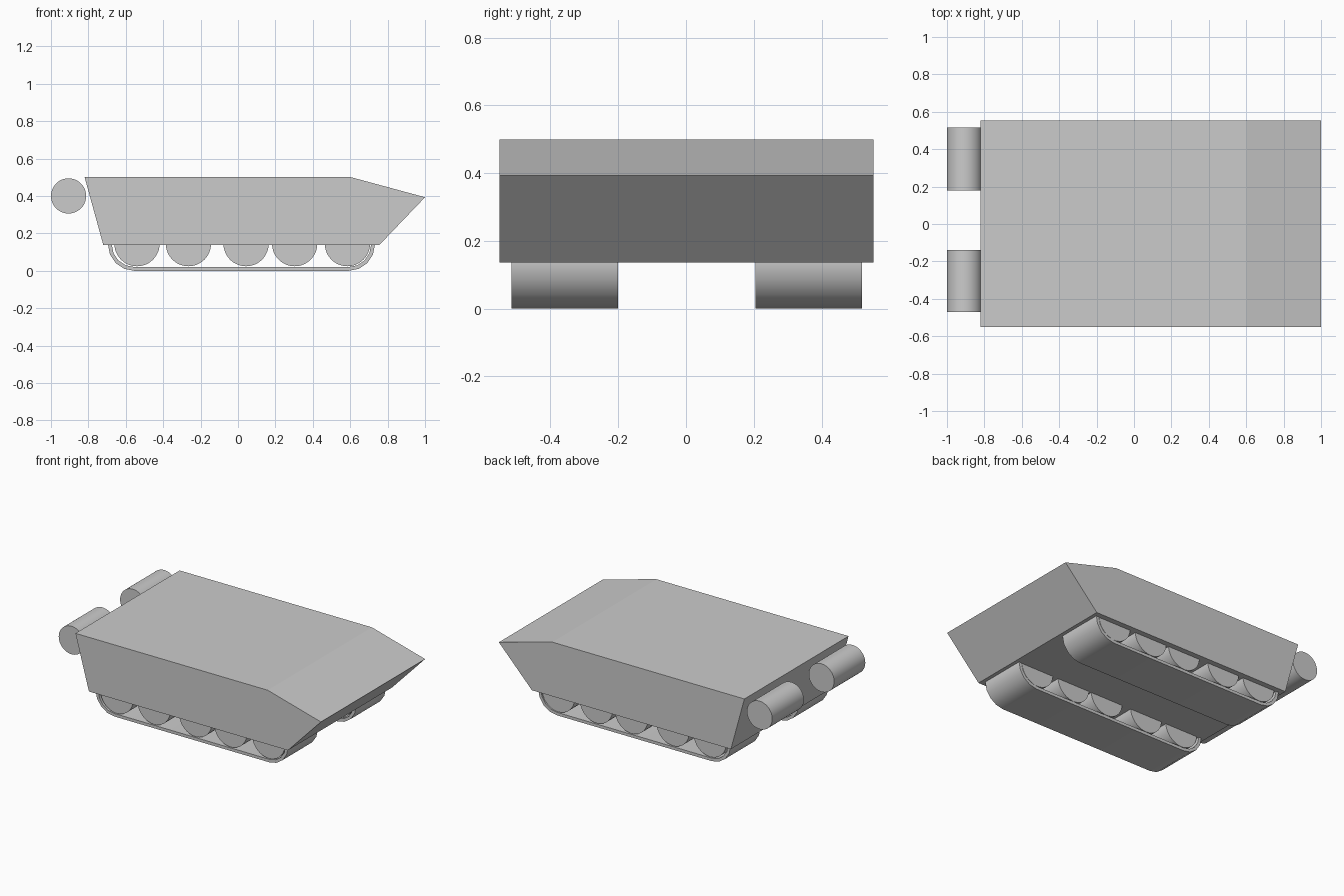
import bpy, math

if "Cube" in bpy.data.objects:
    bpy.data.objects.remove(bpy.data.objects["Cube"])


def extrude_y(name, profile, y0, y1, hole=None):
    """Extrude an xz profile along y; an optional inner profile makes it a band."""
    n = len(profile)
    loops = [profile] + ([hole] if hole else [])
    verts = [(x, y, z) for lp in loops for y in (y0, y1) for x, z in lp]
    faces = []
    for k in range(len(loops)):
        for i in range(n):
            j = (i + 1) % n
            a = k * 2 * n
            quad = (a + i, a + n + i, a + n + j, a + j)
            faces.append(quad if k == 0 else quad[::-1])
    if hole:
        for i in range(n):
            j = (i + 1) % n
            faces.append((i, j, 2 * n + j, 2 * n + i))
            faces.append((n + j, n + i, 3 * n + i, 3 * n + j))
    else:
        faces += [tuple(range(n)), tuple(range(2 * n - 1, n - 1, -1))]
    mesh = bpy.data.meshes.new(name)
    mesh.from_pydata(verts, [], faces)
    ob = bpy.data.objects.new(name, mesh)
    bpy.context.collection.objects.link(ob)
    # consistent outward normals
    bpy.context.view_layer.objects.active = ob
    ob.select_set(True)
    bpy.ops.object.mode_set(mode='EDIT')
    bpy.ops.mesh.select_all(action='SELECT')
    bpy.ops.mesh.normals_make_consistent(inside=False)
    bpy.ops.object.mode_set(mode='OBJECT')
    ob.select_set(False)
    return ob


def smooth(ob):
    bpy.ops.object.select_all(action='DESELECT')
    ob.select_set(True)
    bpy.context.view_layer.objects.active = ob
    bpy.ops.object.shade_smooth_by_angle(angle=math.radians(40))
    ob.select_set(False)


def cylinder_y(name, x, z, r, y0, y1):
    bpy.ops.mesh.primitive_cylinder_add(
        vertices=48, radius=r, depth=y1 - y0,
        location=(x, (y0 + y1) / 2, z), rotation=(math.pi / 2, 0, 0))
    ob = bpy.context.object
    ob.name = name
    smooth(ob)


def stadium(x0, x1, zc, r, seg=8):
    """Track outline: two half circles joined by straight runs."""
    pts = []
    for cx, start in ((x1, -90), (x0, 90)):
        for i in range(seg + 1):
            a = math.radians(start + 180 * i / seg)
            pts.append((cx + r * math.cos(a), zc + r * math.sin(a)))
    return pts


# Wedge-shaped hull
extrude_y("hull", [(-0.82, 0.50), (0.605, 0.50), (1.0, 0.393),
                   (0.755, 0.137), (-0.72, 0.137)], -0.55, 0.553)

# Track belts with their road wheels
for side, y0, y1 in (("right", -0.515, -0.20), ("left", 0.205, 0.52)):
    belt = extrude_y("track_" + side, stadium(-0.555, 0.592, 0.14, 0.14), y0, y1,
                     stadium(-0.555, 0.592, 0.14, 0.12))
    smooth(belt)
    for i, x in enumerate((-0.54, -0.265, 0.043, 0.303, 0.585)):
        cylinder_y(f"road_wheel_{side}_{i + 1}", x, 0.145, 0.121, y0 + 0.003, y1 - 0.003)

# Rear drums
for side, y0, y1 in (("right", -0.47, -0.14), ("left", 0.18, 0.515)):
    cylinder_y("rear_drum_" + side, -0.906, 0.40, 0.094, y0, y1)
